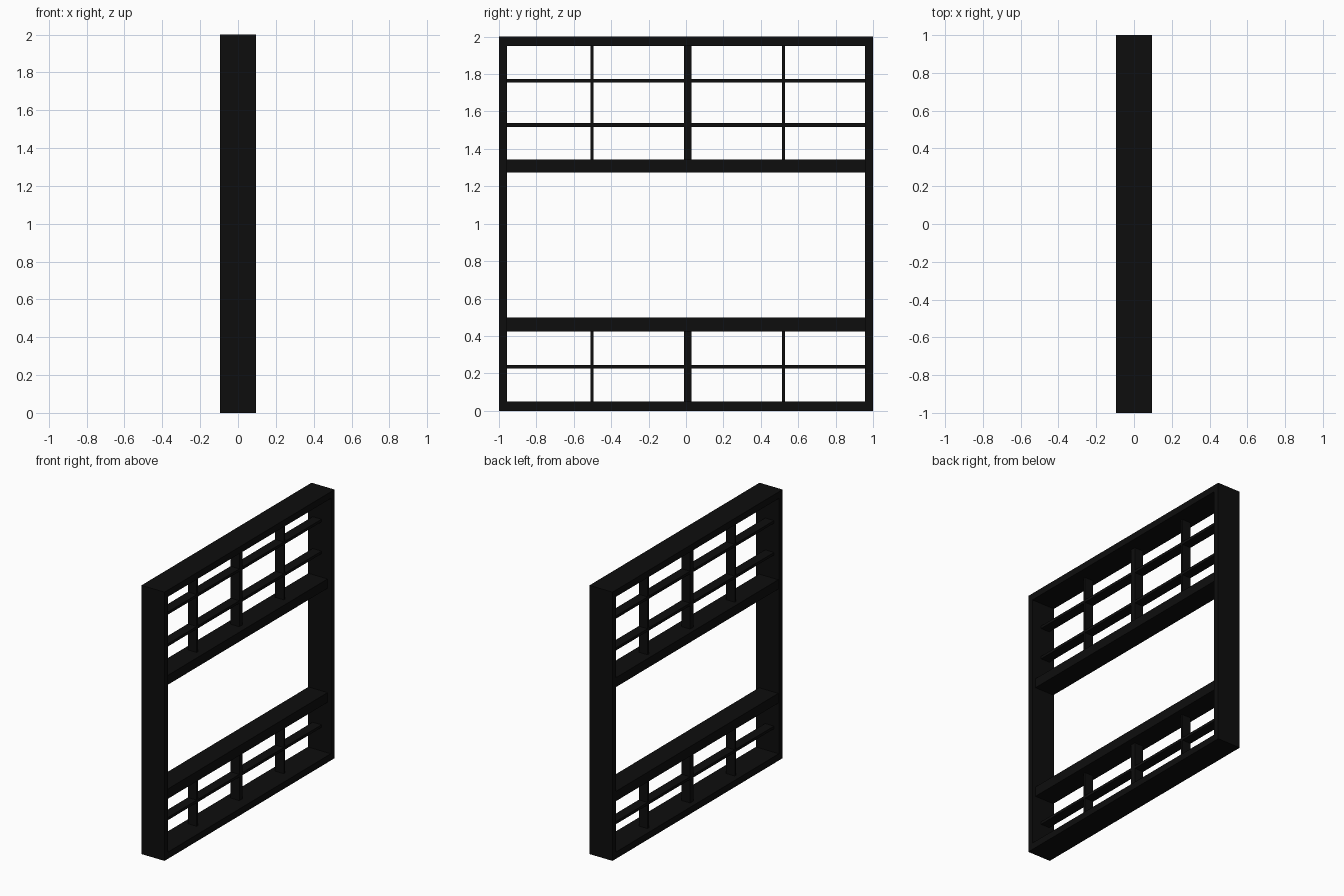
import bpy

default = bpy.data.objects.get("Cube")
if default:
    bpy.data.objects.remove(default, do_unlink=True)

# Single near-black paint
black = bpy.data.materials.new("black_paint")
black.use_nodes = True
black.diffuse_color = (0.004, 0.004, 0.004, 1)
black.node_tree.nodes["Principled BSDF"].inputs["Base Color"].default_value = black.diffuse_color


def bar(name, xs, ys, zs):
    """Box spanning the given x, y and z ranges."""
    spans = (xs, ys, zs)
    bpy.ops.mesh.primitive_cube_add(size=1, location=[(a + b) / 2 for a, b in spans])
    obj = bpy.context.object
    obj.name = name
    obj.scale = [b - a for a, b in spans]
    bpy.ops.object.transform_apply(location=False, rotation=False, scale=True)
    obj.data.materials.append(black)
    return obj


FRAME = (-0.095, 0.095)     # depth of the outer frame
RAIL = (-0.09, 0.068)       # depth of the two cross rails
MUNTIN = (-0.055, 0.018)    # depth of the glazing bars
INNER = (-0.957, 0.957)     # clear width between the jambs

# Outer frame
bar("front_jamb", FRAME, (-1, INNER[0]), (0, 2))
bar("back_jamb", FRAME, (INNER[1], 1), (0, 2))
bar("head", FRAME, INNER, (1.95, 2))
bar("sill", FRAME, INNER, (0, 0.05))

# Cross rails around the open middle
bar("upper_rail", RAIL, INNER, (1.274, 1.344))
bar("lower_rail", RAIL, INNER, (0.425, 0.498))

# Glazing bars of the upper and lower lights
lights = {
    "upper": ((1.344, 1.95), (1.765, 1.528)),
    "lower": ((0.05, 0.425), (0.235,)),
}
uprights = {"front": (-0.511, -0.495), "middle": (-0.01, 0.03), "back": (0.514, 0.53)}
for light, (height, levels) in lights.items():
    for place, width in uprights.items():
        bar(f"{light}_{place}_upright", MUNTIN, width, height)
    for i, z in enumerate(levels):
        bar(f"{light}_crossbar_{i + 1}", MUNTIN, INNER, (z - 0.01, z + 0.01))
